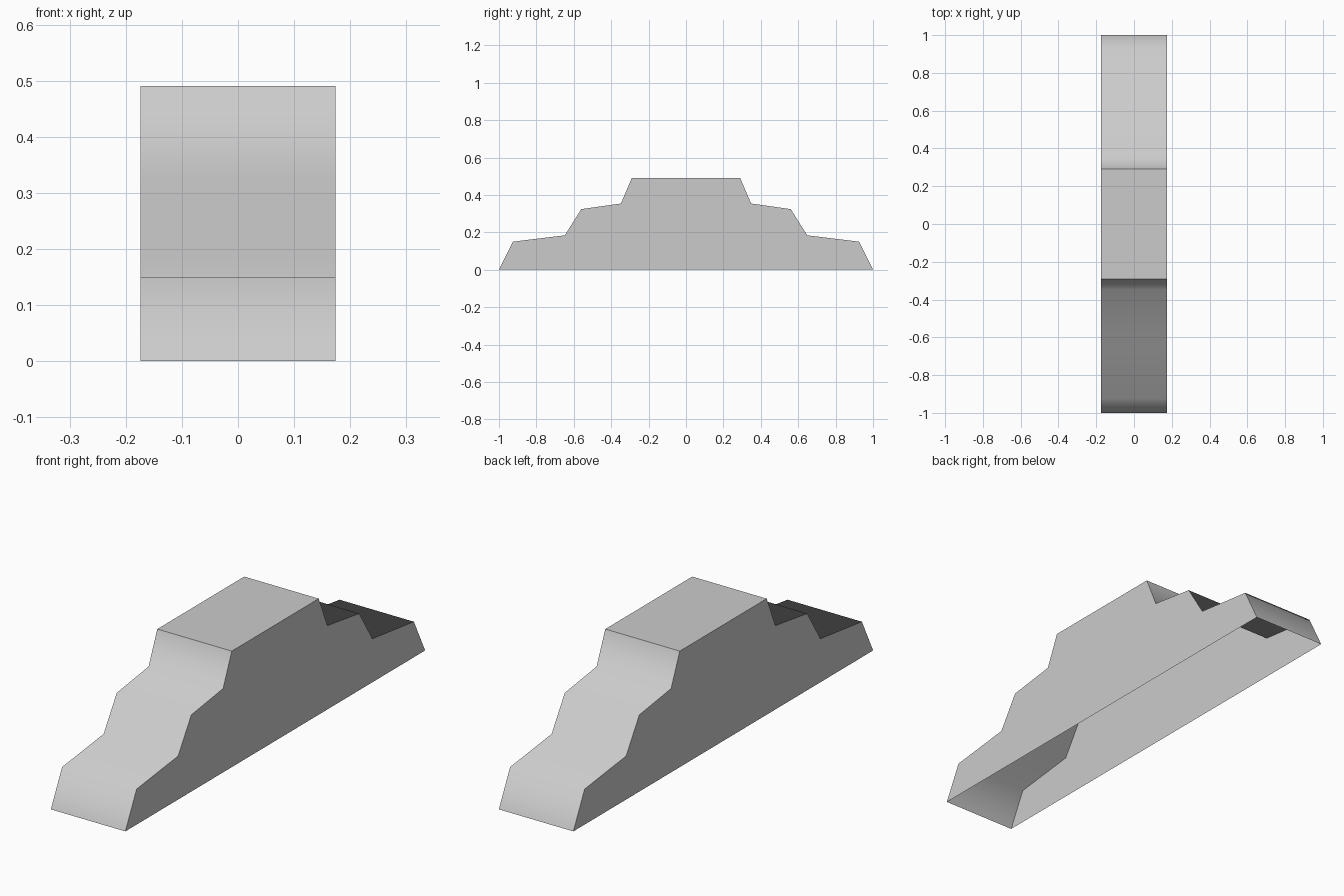
import bpy, bmesh

if "Cube" in bpy.data.objects:
    bpy.data.objects.remove(bpy.data.objects["Cube"])

HALF_WIDTH = 0.174

# Front half of the stepped outline (y, z), then mirrored to the back
front = [(-1.0, 0.0), (-0.925, 0.15), (-0.648, 0.184),
         (-0.56, 0.324), (-0.348, 0.354), (-0.29, 0.49)]
outline = front + [(-y, z) for y, z in reversed(front)]
n = len(outline)

grey = bpy.data.materials.new("light grey")
grey.diffuse_color = (0.6, 0.6, 0.6, 1.0)
grey.use_nodes = True
grey.node_tree.nodes["Principled BSDF"].inputs["Base Color"].default_value = grey.diffuse_color

bm = bmesh.new()
left = [bm.verts.new((-HALF_WIDTH, y, z)) for y, z in outline]
right = [bm.verts.new((HALF_WIDTH, y, z)) for y, z in outline]

# Two side walls
bm.faces.new(right)
bm.faces.new(left)

# Stepped cover from front to back; the underside stays open
for i in range(n - 1):
    bm.faces.new((left[i], right[i], right[i + 1], left[i + 1]))
bmesh.ops.recalc_face_normals(bm, faces=bm.faces)

# Make sure the normals point outward
top = max(bm.faces, key=lambda f: f.calc_center_median().z)
if top.normal.z < 0:
    bmesh.ops.reverse_faces(bm, faces=bm.faces)

# Steps blend smoothly; the wall rims and the flat top keep crisp edges
top_height = front[-1][1]
for f in bm.faces:
    f.smooth = True
for e in bm.edges:
    a, b = e.verts
    along_side = abs(a.co.x - b.co.x) < 1e-4
    at_top = min(a.co.z, b.co.z) > top_height - 1e-4
    e.smooth = not (along_side or at_top)

mesh = bpy.data.meshes.new("stepped_shell")
bm.to_mesh(mesh)
bm.free()
mesh.materials.append(grey)
shell = bpy.data.objects.new("stepped_shell", mesh)
bpy.context.collection.objects.link(shell)
